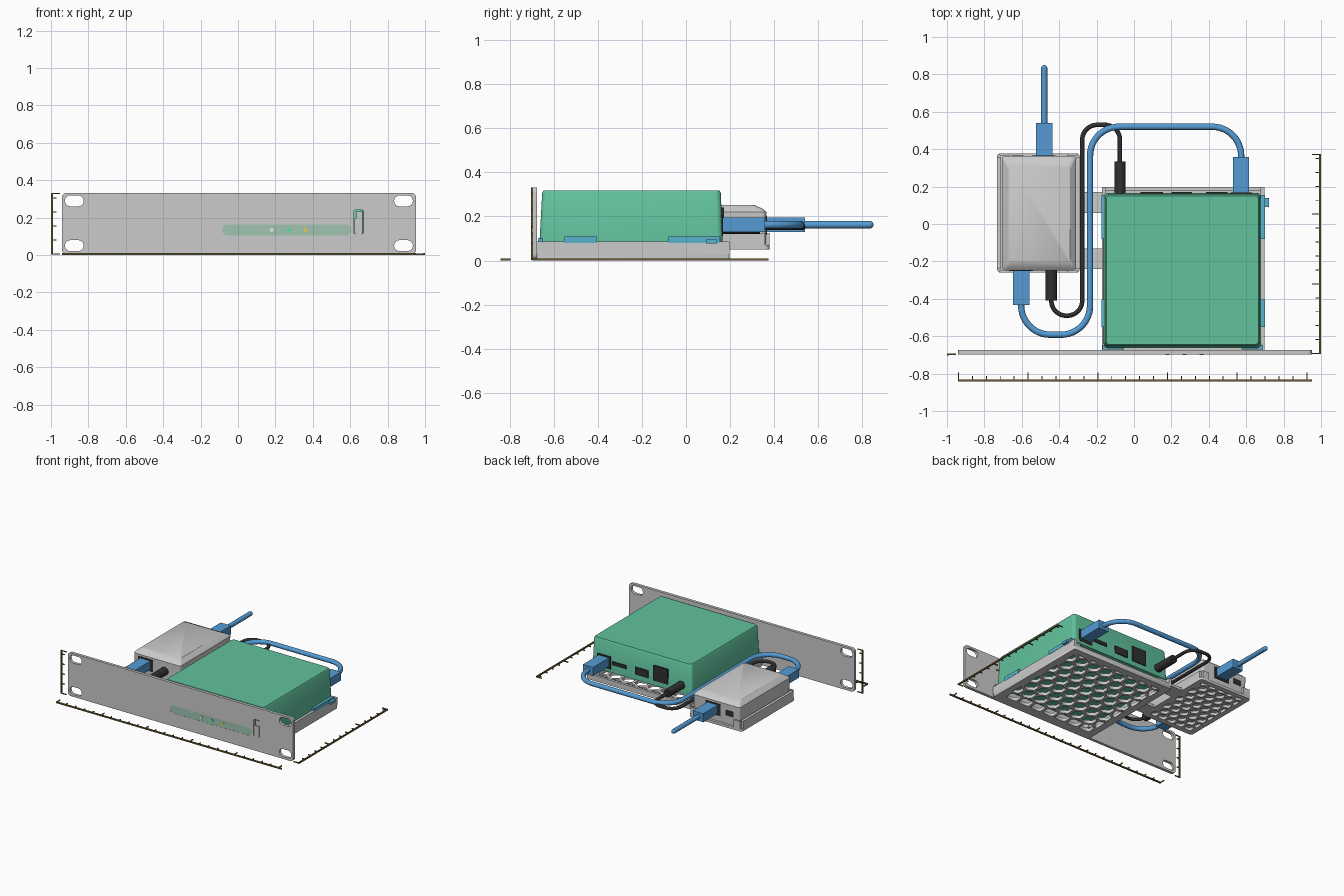
import bpy, bmesh, math
from mathutils import Vector

if "Cube" in bpy.data.objects:
    bpy.data.objects.remove(bpy.data.objects["Cube"])


def material(name, rgb):
    m = bpy.data.materials.new(name)
    m.diffuse_color = (*rgb, 1)
    m.use_nodes = True
    m.node_tree.nodes["Principled BSDF"].inputs["Base Color"].default_value = m.diffuse_color
    return m


GREEN = material("green", (0.12, 0.54, 0.34))
PALE = material("pale_green", (0.35, 0.55, 0.44))
BLUE = material("blue", (0.09, 0.33, 0.66))
TEAL = material("teal", (0.10, 0.45, 0.62))
BLACK = material("black", (0.03, 0.03, 0.03))
BROWN = material("brown", (0.16, 0.11, 0.03))
WHITE = material("white", (0.75, 0.8, 0.78))
LED_GREEN = material("led_green", (0.08, 0.75, 0.4))
YELLOW = material("yellow", (0.8, 0.6, 0.08))


def finish(name, bm, mat=None, smooth=False):
    bmesh.ops.recalc_face_normals(bm, faces=bm.faces)
    me = bpy.data.meshes.new(name)
    bm.to_mesh(me)
    bm.free()
    ob = bpy.data.objects.new(name, me)
    bpy.context.collection.objects.link(ob)
    if mat:
        me.materials.append(mat)
    if smooth:
        bpy.context.view_layer.objects.active = ob
        ob.select_set(True)
        bpy.ops.object.shade_smooth_by_angle(angle=math.radians(35))
        ob.select_set(False)
    return ob


def add_box(bm, x0, x1, y0, y1, z0, z1):
    v = bmesh.ops.create_cube(bm, size=1)["verts"]
    for p in v:
        p.co = ((x0 + x1) / 2 + p.co.x * (x1 - x0), (y0 + y1) / 2 + p.co.y * (y1 - y0),
                (z0 + z1) / 2 + p.co.z * (z1 - z0))


def boxes(name, items, mat=None):
    bm = bmesh.new()
    for b in items:
        add_box(bm, *b)
    return finish(name, bm, mat)


def round_rect(x0, x1, y0, y1, r, n=6):
    pts = []
    for cx, cy, a in ((x1 - r, y1 - r, 0), (x0 + r, y1 - r, 90), (x0 + r, y0 + r, 180), (x1 - r, y0 + r, 270)):
        for i in range(n + 1):
            t = math.radians(a + 90 * i / n)
            pts.append((cx + r * math.cos(t), cy + r * math.sin(t)))
    return pts


def loft(name, sections, mat=None):
    """Stack rounded rectangles given as x0, x1, y0, y1, radius, z."""
    bm = bmesh.new()
    rings = [[bm.verts.new((*p, s[5])) for p in round_rect(*s[:5])] for s in sections]
    for a, b in zip(rings, rings[1:]):
        for i in range(len(a)):
            j = (i + 1) % len(a)
            bm.faces.new((a[i], a[j], b[j], b[i]))
    bm.faces.new(rings[0])
    bm.faces.new(rings[-1])
    return finish(name, bm, mat, True)


def plate(name, outlines, lo, hi, upright=False, mat=None):
    """Flat plate from an outline and holes; upright plates run along y."""
    cu = bpy.data.curves.new(name, "CURVE")
    cu.dimensions, cu.fill_mode, cu.extrude = "2D", "BOTH", (hi - lo) / 2
    for pts in outlines:
        s = cu.splines.new("POLY")
        s.points.add(len(pts) - 1)
        for sp, p in zip(s.points, pts):
            sp.co = (p[0], p[1], 0, 1)
        s.use_cyclic_u = True
    tmp = bpy.data.objects.new(name + "_curve", cu)
    bpy.context.collection.objects.link(tmp)
    me = bpy.data.meshes.new_from_object(tmp.evaluated_get(bpy.context.evaluated_depsgraph_get()))
    bm = bmesh.new()
    bm.from_mesh(me)
    bpy.data.objects.remove(tmp)
    bpy.data.meshes.remove(me)
    bmesh.ops.remove_doubles(bm, verts=bm.verts, dist=1e-5)
    for v in bm.verts:
        x, y, z = v.co
        z += (lo + hi) / 2
        v.co = (x, z, y) if upright else (x, y, z)
    return finish(name, bm, mat)


def clip(poly, axis, limit, sign):
    out = []
    for a, b in zip(poly, poly[1:] + poly[:1]):
        da, db = sign * (a[axis] - limit), sign * (b[axis] - limit)
        if da <= 0:
            out.append(a)
        if da * db < 0:
            t = da / (da - db)
            out.append((a[0] + t * (b[0] - a[0]), a[1] + t * (b[1] - a[1])))
    return out


def honeycomb(x0, x1, y0, y1, pitch, rib):
    """Hexagonal holes trimmed to a rectangle."""
    holes, r, row = [], (pitch - rib) / math.sqrt(3), 0
    y = y0 + r * 0.7
    while y < y1 + r:
        x = x0 + pitch * (0.5 if row % 2 == 0 else 0)
        while x < x1 + pitch / 2:
            h = [(x + r * math.sin(math.pi * k / 3), y + r * math.cos(math.pi * k / 3)) for k in range(6)]
            for ax, lim, sg in ((0, x0, -1), (0, x1, 1), (1, y0, -1), (1, y1, 1)):
                h = clip(h, ax, lim, sg) if h else h
            if len(h) > 2:
                w = [max(p[i] for p in h) - min(p[i] for p in h) for i in (0, 1)]
                if min(w) > 0.015:
                    holes.append(h)
            x += pitch
        y += pitch * math.sqrt(3) / 2
        row += 1
    return holes


def cylinder_y(name, x, z, y0, y1, r, mat, seg=24):
    circle = [(x + r * math.cos(2 * math.pi * i / seg), z + r * math.sin(2 * math.pi * i / seg)) for i in range(seg)]
    bm = bmesh.new()
    a, b = [[bm.verts.new((p[0], y, p[1])) for p in circle] for y in (y0, y1)]
    for i in range(seg):
        bm.faces.new((a[i], a[i - 1], b[i - 1], b[i]))
    bm.faces.new(a)
    bm.faces.new(b)
    return finish(name, bm, mat, True)


def cable(name, pts, z, fillet, radius, mat):
    """Round tube along a path whose corners are filleted."""
    P, path = [Vector(p) for p in pts], []
    for i, p in enumerate(P):
        if i in (0, len(P) - 1):
            path.append(p)
            continue
        u, v = (P[i - 1] - p).normalized(), (P[i + 1] - p).normalized()
        c = p + (u + v) * fillet
        for k in range(13):
            t = math.pi / 2 * k / 12
            path.append(c - v * fillet * math.cos(t) - u * fillet * math.sin(t))
    bm, rings = bmesh.new(), []
    for i, p in enumerate(path):
        d = (path[min(i + 1, len(path) - 1)] - path[max(i - 1, 0)]).normalized()
        n = Vector((-d.y, d.x))
        rings.append([bm.verts.new((*(p + n * radius * math.cos(math.pi * k / 8)), z + radius * math.sin(math.pi * k / 8)))
                      for k in range(16)])
    for a, b in zip(rings, rings[1:]):
        for k in range(16):
            bm.faces.new((a[k], a[k - 1], b[k - 1], b[k]))
    bm.faces.new(rings[0])
    bm.faces.new(rings[-1])
    return finish(name, bm, mat, True)


# Front panel with mounting slots, light window and release button
slots = [round_rect(x - 0.05, x + 0.05, z - 0.029, z + 0.029, 0.0285) for x in (-0.875, 0.885) for z in (0.05, 0.289)]
window = round_rect(-0.085, 0.605, 0.105, 0.163, 0.0285)
notch = round_rect(0.62, 0.67, 0.113, 0.24, 0.006, 2)
plate("front_panel", [round_rect(-0.941, 0.952, 0.004, 0.332, 0.025)] + slots + [window, notch], -0.697, -0.675, True)
plate("light_window", [window], -0.696, -0.678, True, PALE)
plate("release_button", [round_rect(0.624, 0.666, 0.113, 0.195, 0.004, 2)], -0.697, -0.678, True)
boxes("button_arm", [(0.632, 0.666, -0.69, -0.678, 0.195, 0.232)])
for nm, x, m in (("white", 0.18, WHITE), ("green", 0.27, LED_GREEN), ("amber", 0.36, YELLOW)):
    cylinder_y(nm + "_indicator", x, 0.134, -0.7, -0.685, 0.011, m)

# Device tray
plate("device_tray_floor", [round_rect(-0.172, 0.698, -0.676, 0.197, 0.01, 2)]
      + honeycomb(-0.12, 0.646, -0.62, 0.145, 0.109, 0.02), 0.004, 0.028)
boxes("device_tray_walls", [(-0.172, -0.15, -0.676, 0.197, 0.028, 0.086), (0.676, 0.698, -0.676, 0.197, 0.028, 0.086),
                            (-0.15, 0.676, -0.676, -0.655, 0.028, 0.086), (-0.15, 0.676, 0.178, 0.197, 0.028, 0.045)])
boxes("device_rests", [(x, x + 0.06, y, y + 0.06, 0.028, 0.086) for x in (-0.15, 0.616) for y in (-0.655, 0.1)])
boxes("device_clips", [(x, x + 0.026, y0, y1, 0.08, 0.108) for x in (-0.174, 0.674)
                       for y0, y1 in ((-0.55, -0.405), (-0.08, 0.155))]
      + [(x, x + 0.115, -0.672, -0.648, 0.08, 0.1) for x in (-0.168, 0.575)], TEAL)
boxes("clip_latch", [(0.69, 0.722, 0.09, 0.14, 0.078, 0.096)], TEAL)

# Green device with rear sockets
loft("device_body", [(-0.162, 0.68, -0.664, 0.166, 0.025, 0.087), (-0.155, 0.672, -0.652, 0.158, 0.025, 0.306),
                     (-0.148, 0.665, -0.645, 0.151, 0.02, 0.318)], GREEN)
boxes("device_sockets", [(0.035, 0.155, 0.14, 0.172, 0.125, 0.24), (0.2, 0.31, 0.14, 0.172, 0.13, 0.185),
                         (0.385, 0.5, 0.14, 0.172, 0.15, 0.175), (0.515, 0.63, 0.14, 0.168, 0.11, 0.205)], BLACK)

# Power supply tray and its links to the device tray
plate("supply_tray_floor", [round_rect(-0.733, -0.289, -0.26, 0.378, 0.02)]
      + honeycomb(-0.695, -0.327, -0.22, 0.34, 0.078, 0.018), 0.05, 0.07)
boxes("supply_tray_walls", [(-0.733, -0.712, -0.24, 0.358, 0.07, 0.125), (-0.31, -0.289, -0.24, 0.358, 0.07, 0.125)]
      + [(x, x + 0.055, y, y + 0.013, 0.07, 0.125) for x in (-0.72, -0.357) for y in (-0.26, 0.365)])
boxes("tray_links", [(-0.3, -0.165, 0.06, 0.17, 0.05, 0.07), (-0.3, -0.165, -0.24, -0.13, 0.05, 0.07)])

# Power supply body with sockets
loft("supply_body", [(-0.7, -0.315, -0.246, 0.362, 0.015, 0.072), (-0.706, -0.31, -0.248, 0.364, 0.02, 0.22),
                     (-0.695, -0.32, -0.235, 0.352, 0.02, 0.232), (-0.672, -0.343, -0.205, 0.31, 0.02, 0.252)])
boxes("supply_sockets", [(-0.545, -0.42, 0.34, 0.367, 0.115, 0.205), (-0.655, -0.59, 0.34, 0.367, 0.135, 0.175),
                         (-0.665, -0.54, -0.251, -0.23, 0.115, 0.205)], BLACK)

# Network plugs and cables
for nm, x, y0, y1 in (("supply_rear", -0.48, 0.35, 0.54), ("supply_front", -0.603, -0.432, -0.24), ("device", 0.573, 0.155, 0.358)):
    boxes(nm + "_network_plug", [(x - 0.043, x + 0.043, y0, y1, 0.13, 0.195)], BLUE)
cable("incoming_cable", [(-0.48, 0.53), (-0.48, 0.835)], 0.162, 0.1, 0.017, BLUE)
loft_tip = bmesh.new()
bmesh.ops.create_uvsphere(loft_tip, u_segments=16, v_segments=10, radius=0.017)
bmesh.ops.translate(loft_tip, verts=loft_tip.verts, vec=(-0.48, 0.833, 0.162))
finish("incoming_cable_tip", loft_tip, BLUE, True)
cable("network_cable", [(-0.603, -0.42), (-0.603, -0.592), (-0.235, -0.592), (-0.235, 0.52), (0.573, 0.52), (0.573, 0.35)],
      0.162, 0.155, 0.017, BLUE)

# Power plugs and cable
cylinder_y("supply_power_plug", -0.442, 0.15, -0.408, -0.24, 0.03, BLACK)
cylinder_y("device_power_plug", -0.075, 0.15, 0.155, 0.335, 0.03, BLACK)
cable("power_cable", [(-0.442, -0.4), (-0.442, -0.49), (-0.277, -0.49), (-0.277, 0.53), (-0.075, 0.53), (-0.075, 0.32)],
      0.15, 0.08, 0.012, BLACK)

# Measuring rulers along width, depth and height
STEP, T = 0.0745, 0.005
tick = lambda i: 0.037 if i % 5 == 0 else 0.02
boxes("width_ruler", [(-0.941, 0.952, -0.842, -0.832, 0, 0.01)]
      + [(-0.941 + i * STEP, -0.941 + i * STEP + T, -0.835, -0.832 + tick(i), 0.001, 0.009) for i in range(26)], BROWN)
boxes("depth_ruler", [(0.99, 1.0, -0.695, 0.374, 0, 0.01)]
      + [(0.99 - tick(i), 0.993, -0.695 + i * STEP, -0.695 + i * STEP + T, 0.001, 0.009) for i in range(15)]
      + [(0.953, 0.993, 0.369, 0.374, 0.001, 0.009)], BROWN)
boxes("height_ruler", [(-1.0, -0.99, -0.702, -0.692, 0.003, 0.332)]
      + [(-0.993, -0.99 + tick(i), -0.701, -0.693, 0.003 + i * STEP, 0.003 + i * STEP + T) for i in range(5)]
      + [(-0.993, -0.953, -0.701, -0.693, 0.327, 0.332)], BROWN)
